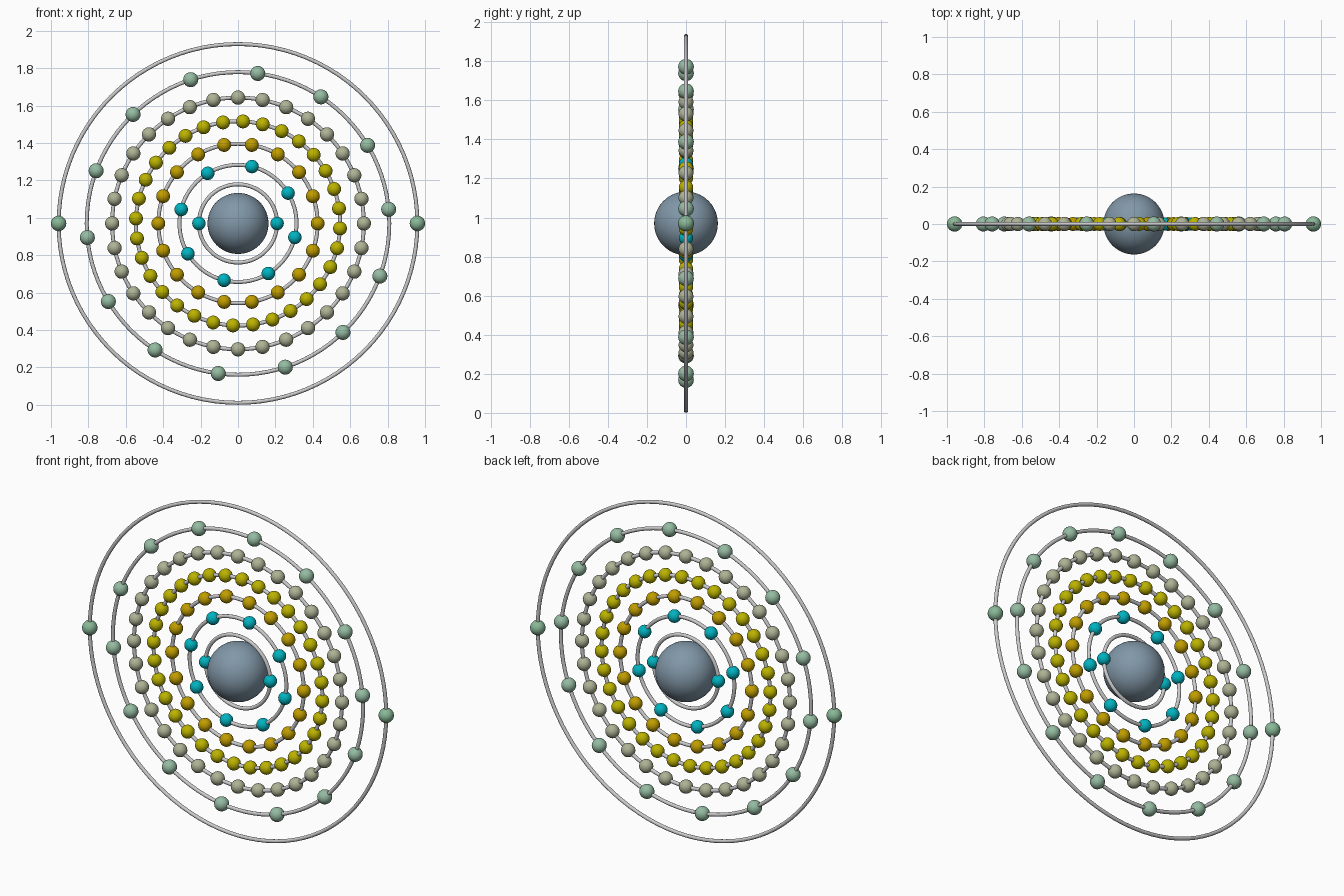
import bpy, math

if "Cube" in bpy.data.objects:
    bpy.data.objects.remove(bpy.data.objects["Cube"])

CZ = 0.97      # height of the atom's centre
TUBE = 0.0105  # half thickness of the orbit rings


def material(name, rgb):
    m = bpy.data.materials.new(name)
    m.diffuse_color = (*rgb, 1)
    m.use_nodes = True
    m.node_tree.nodes["Principled BSDF"].inputs["Base Color"].default_value = m.diffuse_color
    return m


def finish(name, mat=None):
    ob = bpy.context.object
    ob.name = name
    if mat:
        ob.data.materials.append(mat)
    bpy.ops.object.shade_smooth()
    return ob


slate = material("slate", (0.22, 0.31, 0.39))
cyan = material("cyan", (0.0, 0.45, 0.53))
amber = material("amber", (0.53, 0.34, 0.0))
yellow = material("yellow", (0.50, 0.45, 0.0))
khaki = material("khaki", (0.42, 0.45, 0.30))
sage = material("sage", (0.30, 0.50, 0.36))
green = material("green", (0.25, 0.48, 0.31))

# nucleus
bpy.ops.mesh.primitive_uv_sphere_add(segments=48, ring_count=32, radius=0.163,
                                     location=(0, 0, CZ))
finish("nucleus", slate)

# shells: orbit radius, electron count, start angle (degrees), electron radius, colour
shells = [
    (0.209, 2, 0, 0.036, cyan),
    (0.313, 8, -13.8, 0.036, cyan),
    (0.426, 18, 0, 0.037, amber),
    (0.546, 32, -2.8, 0.037, yellow),
    (0.673, 32, 0, 0.038, khaki),
    (0.809, 14, 5.35, 0.040, sage),
    (0.959, 2, 0, 0.041, green),
]
for n, (radius, count, start, size, mat) in enumerate(shells, 1):
    # upright orbit ring
    bpy.ops.mesh.primitive_torus_add(major_radius=radius, minor_radius=TUBE,
                                     major_segments=96, minor_segments=12,
                                     location=(0, 0, CZ), rotation=(math.pi / 2, 0, 0))
    finish(f"orbit_ring_{n}")

    # electrons share one sphere mesh per shell
    mesh = None
    for i in range(count):
        a = math.radians(start) + math.tau * i / count
        pos = (radius * math.cos(a), 0, CZ + radius * math.sin(a))
        name = f"electron_{n}_{i + 1}"
        if mesh is None:
            bpy.ops.mesh.primitive_uv_sphere_add(segments=24, ring_count=16,
                                                 radius=size, location=pos)
            mesh = finish(name, mat).data
        else:
            ob = bpy.data.objects.new(name, mesh)
            ob.location = pos
            bpy.context.collection.objects.link(ob)
